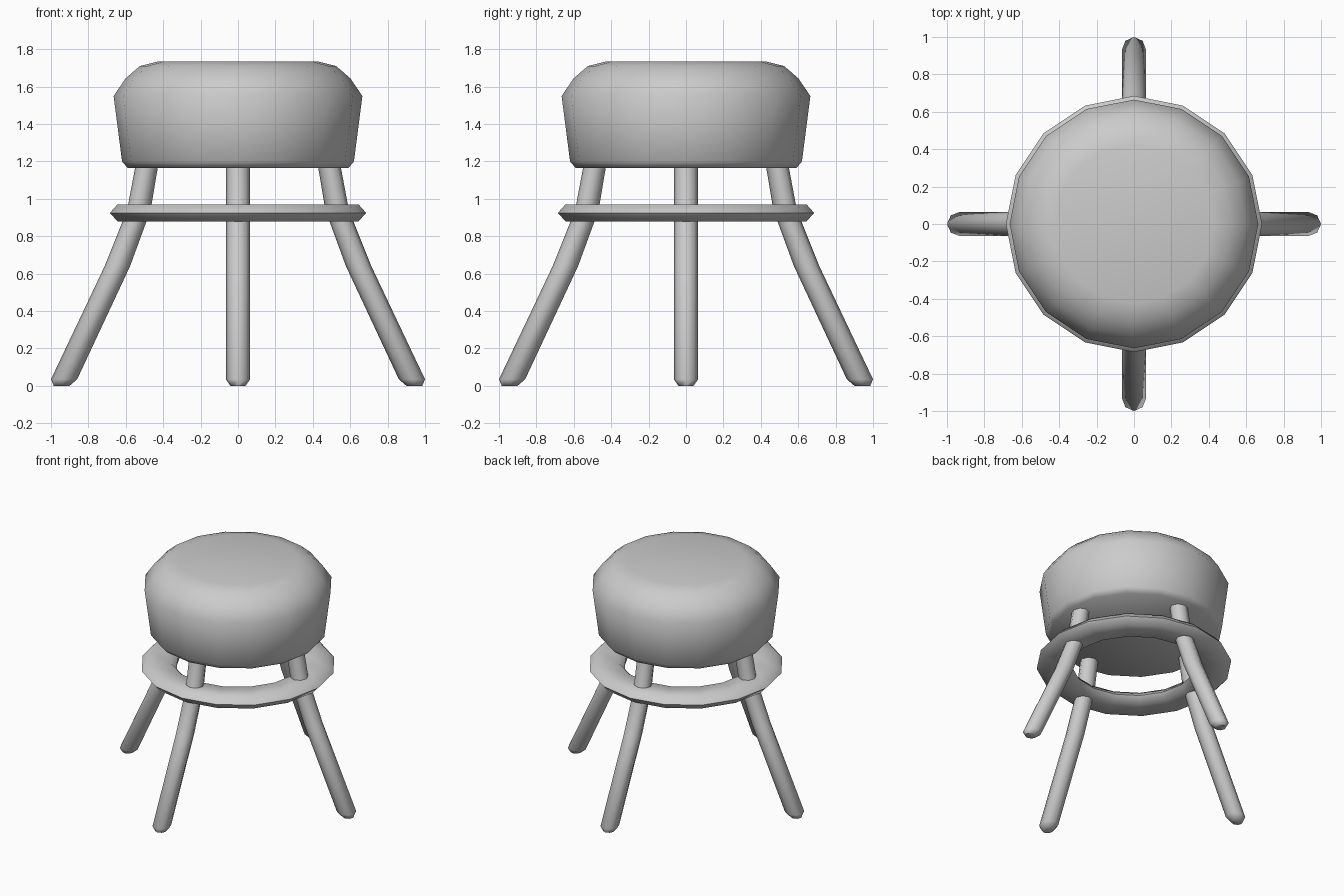
import bpy
import bmesh
from math import cos, sin, pi, radians

cube = bpy.data.objects.get("Cube")
if cube:
    bpy.data.objects.remove(cube, do_unlink=True)

SEAT_SIDES = 16
LEG_SIDES = 8

grey = bpy.data.materials.new("plain grey")
grey.use_nodes = True
colour = (0.6, 0.6, 0.6, 1.0)
grey.diffuse_color = colour
grey.node_tree.nodes["Principled BSDF"].inputs["Base Color"].default_value = colour


def loft(name, sections, sides, closed=False):
    """Skin a stack of ellipses given as (centre x, z, radius x, radius y)."""
    bm = bmesh.new()
    rings = []
    for cx, z, rx, ry in sections:
        angles = [2 * pi * i / sides for i in range(sides)]
        rings.append([bm.verts.new((cx + rx * cos(a), ry * sin(a), z)) for a in angles])
    pairs = list(zip(rings, rings[1:]))
    if closed:
        pairs.append((rings[-1], rings[0]))
    else:
        bm.faces.new(rings[0][::-1])
        bm.faces.new(rings[-1])
    for low, high in pairs:
        for i in range(sides):
            j = (i + 1) % sides
            bm.faces.new((low[i], low[j], high[j], high[i]))
    bmesh.ops.recalc_face_normals(bm, faces=bm.faces)
    mesh = bpy.data.meshes.new(name)
    bm.to_mesh(mesh)
    bm.free()
    mesh.materials.append(grey)
    obj = bpy.data.objects.new(name, mesh)
    bpy.context.collection.objects.link(obj)
    bpy.ops.object.select_all(action='DESELECT')
    obj.select_set(True)
    bpy.context.view_layer.objects.active = obj
    bpy.ops.object.shade_smooth_by_angle(angle=radians(65))
    return obj


def turned(profile):
    """Turn (radius, z) points into round sections."""
    return [(0, z, r, r) for r, z in profile]


# Padded seat, flat underneath and rounded on top
seat_profile = [(0.59, 1.165), (0.62, 1.2), (0.665, 1.55), (0.60, 1.645),
                (0.525, 1.71), (0.425, 1.735)]
loft("seat", turned(seat_profile), SEAT_SIDES)

# Flat foot ring joining the legs
ring_profile = [(0.435, 0.925), (0.475, 0.88), (0.645, 0.88),
                (0.685, 0.925), (0.645, 0.97), (0.475, 0.97)]
loft("foot_ring", turned(ring_profile), SEAT_SIDES, closed=True)

# Four bent legs, one to each side
leg_sections = [(0.943, 0, 0.042, 0.04), (0.93, 0.035, 0.07, 0.065),
                (0.645, 0.64, 0.068, 0.065), (0.53, 0.94, 0.063, 0.065),
                (0.48, 1.22, 0.06, 0.065)]
for k, side in enumerate(("left", "back", "right", "front")):
    leg = loft(side + "_leg", leg_sections, LEG_SIDES)
    leg.rotation_euler.z = k * pi / 2
